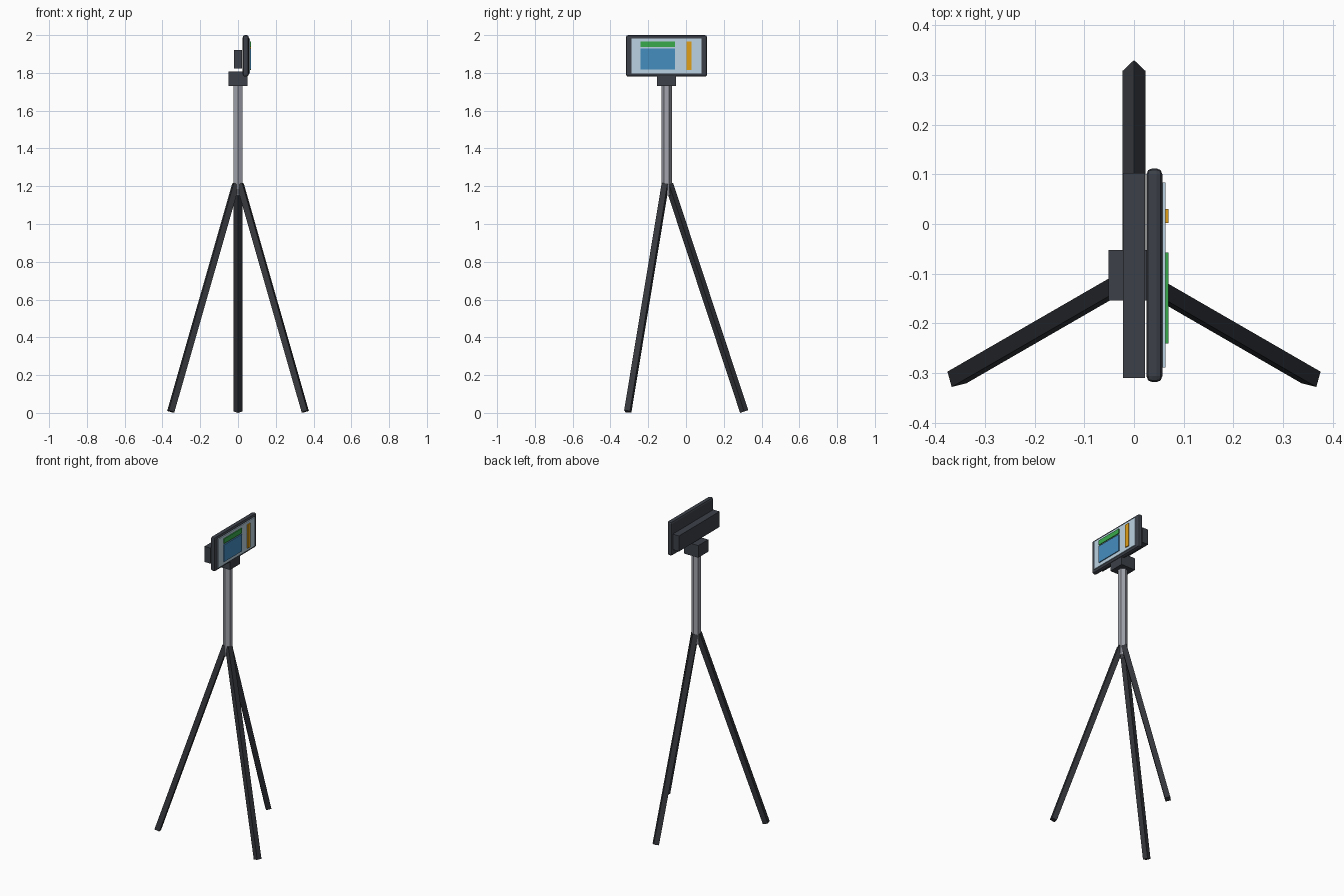
import bpy, bmesh
from math import cos, sin, radians
from mathutils import Vector

if "Cube" in bpy.data.objects:
    bpy.data.objects.remove(bpy.data.objects["Cube"])

CY = -0.103  # y of the column axis


def material(name, rgb):
    m = bpy.data.materials.new(name)
    m.diffuse_color = (*rgb, 1)
    m.use_nodes = True
    m.node_tree.nodes["Principled BSDF"].inputs["Base Color"].default_value = m.diffuse_color
    return m


DARK = material("dark_plastic", (0.045, 0.052, 0.065))
LEG = material("leg_black", (0.035, 0.038, 0.045))
METAL = material("metal", (0.36, 0.37, 0.42))
GLASS = material("screen_pale", (0.50, 0.65, 0.76))
BLUE = material("screen_blue", (0.06, 0.27, 0.53))
GREEN = material("screen_green", (0.04, 0.41, 0.07))
ORANGE = material("screen_orange", (0.75, 0.35, 0.01))


def finish(name, bm, mat):
    bmesh.ops.recalc_face_normals(bm, faces=bm.faces)
    me = bpy.data.meshes.new(name)
    bm.to_mesh(me)
    bm.free()
    me.materials.append(mat)
    ob = bpy.data.objects.new(name, me)
    bpy.context.collection.objects.link(ob)
    return ob


def box(name, x, y, z, mat, bevel=0):
    bm = bmesh.new()
    bmesh.ops.create_cube(bm, size=1)
    for v in bm.verts:
        v.co = [(a + b) / 2 + c * (b - a) for c, (a, b) in zip(v.co, (x, y, z))]
    ob = finish(name, bm, mat)
    if bevel:
        mod = ob.modifiers.new("bevel", 'BEVEL')
        mod.width = bevel
        mod.segments = 2
    return ob


def prism(name, top, foot, out, r, sides, turn, mat):
    """Straight bar from top to foot; turn is the angle of its first edge from 'out'."""
    axis = (foot - top).normalized()
    u = (out - axis * out.dot(axis)).normalized()
    w = Vector((0, 0, 1)).cross(out).normalized()
    bm = bmesh.new()
    rings = []
    for p in (top, foot):
        rings.append([bm.verts.new(p + r * (u * cos(a) + w * sin(a)))
                      for a in (turn + radians(360 * i / sides) for i in range(sides))])
        bm.faces.new(rings[-1])
    for i in range(sides):
        j = (i + 1) % sides
        bm.faces.new((rings[0][i], rings[0][j], rings[1][j], rings[1][i]))
    return finish(name, bm, mat)


# Three square legs, splayed evenly
for name, az, turn in (("rear_leg", 90, 0), ("right_leg", -30, 60), ("left_leg", 210, 30)):
    out = Vector((cos(radians(az)), sin(radians(az)), 0))
    base = Vector((0, CY, 0))
    prism(name, base + out * 0.013 + Vector((0, 0, 1.211)),
          base + out * 0.411 + Vector((0, 0, 0.007)), out, 0.0227, 4, radians(turn), LEG)

# Centre column
pole = prism("column", Vector((0, CY, 1.76)), Vector((0, CY, 1.15)), Vector((0, 1, 0)),
             0.028, 6, 0, METAL)

# Head block and mounting bar
box("head_block", (-0.051, 0.051), (-0.154, -0.052), (1.73, 1.808), DARK)
box("mount_bar", (-0.022, 0.022), (-0.31, 0.103), (1.822, 1.922), DARK)

# Device body with its display
box("device_body", (0.025, 0.057), (-0.318, 0.112), (1.78, 2.0), DARK, 0.012)
box("display", (0.05, 0.063), (-0.288, 0.083), (1.797, 1.983), GLASS)
box("display_window", (0.06, 0.069), (-0.24, -0.057), (1.819, 1.928), BLUE)
box("display_header", (0.06, 0.069), (-0.24, -0.057), (1.936, 1.967), GREEN)
box("display_sidebar", (0.06, 0.069), (0.002, 0.03), (1.814, 1.966), ORANGE)
